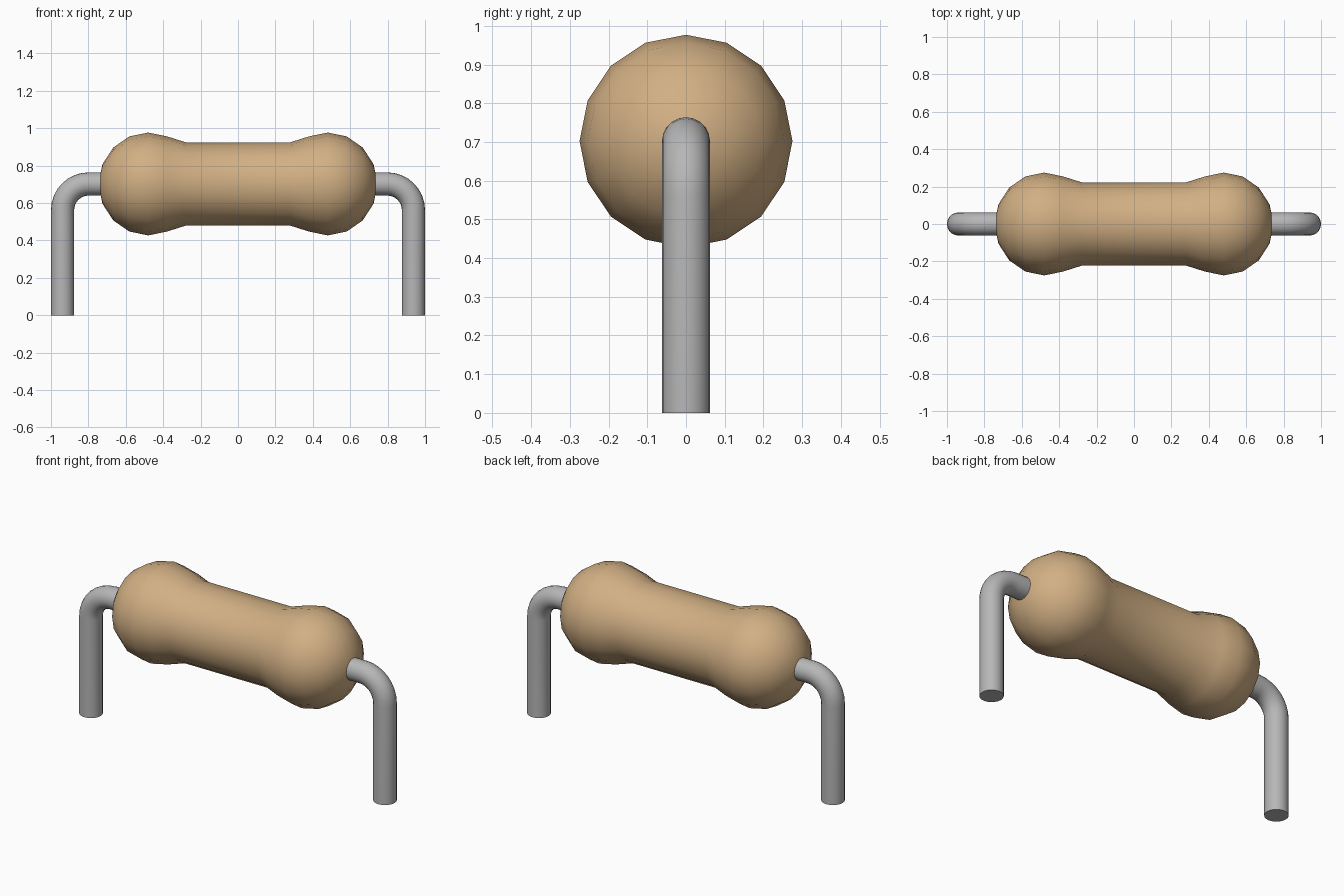
import bpy, bmesh
from math import pi, sin, cos, radians
from mathutils import Vector

cube = bpy.data.objects.get("Cube")
if cube:
    bpy.data.objects.remove(cube)

AXIS_Z = 0.702      # height of the body axis
BULB_X, BULB_R = 0.48, 0.275
WAIST_X, WAIST_R = 0.28, 0.223
WIRE_X, WIRE_R, BEND_R = 0.938, 0.062, 0.14


def material(name, colour, rough):
    mat = bpy.data.materials.new(name)
    mat.use_nodes = True
    mat.diffuse_color = (*colour, 1)
    bsdf = mat.node_tree.nodes["Principled BSDF"]
    bsdf.inputs["Base Color"].default_value = (*colour, 1)
    bsdf.inputs["Roughness"].default_value = rough
    return mat


def skin(name, rings, mat):
    """Join equal rings of points into a closed smooth tube."""
    bm = bmesh.new()
    loops = [[bm.verts.new(p) for p in ring] for ring in rings]
    n = len(loops[0])
    for a, b in zip(loops, loops[1:]):
        for i in range(n):
            j = (i + 1) % n
            bm.faces.new((a[i], a[j], b[j], b[i]))
    bm.faces.new(loops[0])
    bm.faces.new(loops[-1])
    bmesh.ops.recalc_face_normals(bm, faces=bm.faces)
    mesh = bpy.data.meshes.new(name)
    bm.to_mesh(mesh)
    bm.free()
    mesh.materials.append(mat)
    obj = bpy.data.objects.new(name, mesh)
    bpy.context.collection.objects.link(obj)
    bpy.ops.object.select_all(action='DESELECT')
    obj.select_set(True)
    bpy.context.view_layer.objects.active = obj
    bpy.ops.object.shade_smooth_by_angle(angle=radians(40))
    return obj


def circle(centre, u, v, radius, sides):
    return [centre + radius * (cos(2 * pi * i / sides) * u + sin(2 * pi * i / sides) * v)
            for i in range(sides)]


tan = material("tan_ceramic", (0.64, 0.43, 0.23), 0.6)
grey = material("grey_metal", (0.47, 0.47, 0.47), 0.5)
X, Y, Z = Vector((1, 0, 0)), Vector((0, 1, 0)), Vector((0, 0, 1))

# Body: two faceted bulbs joined by a straight waist
half = [(WAIST_X, WAIST_R)]
for k in range(-1, 4):
    a = k * pi / 8
    half.append((BULB_X + (BULB_R - 0.01) * sin(a), BULB_R * cos(a)))
half.append((BULB_X + BULB_R - 0.01, 0.01))
profile = [(-x, r) for x, r in reversed(half)] + half
skin("body", [circle(X * x + Z * AXIS_Z, Y, Z, r, 16) for x, r in profile], tan)

# Wire leads: straight leg, quarter bend, short run into the body
for side, name in ((1, "left_lead"), (-1, "right_lead")):
    out = X * side
    pivot = out * (WIRE_X - BEND_R) + Z * (AXIS_Z - BEND_R)
    rings = [circle(out * WIRE_X, out, Y, WIRE_R, 20)]
    for k in range(9):
        a = k * pi / 16
        radial = out * cos(a) + Z * sin(a)
        rings.append(circle(pivot + radial * BEND_R, radial, Y, WIRE_R, 20))
    rings.append(circle(out * 0.6 + Z * AXIS_Z, Z, Y, WIRE_R, 20))
    skin(name, rings, grey)
